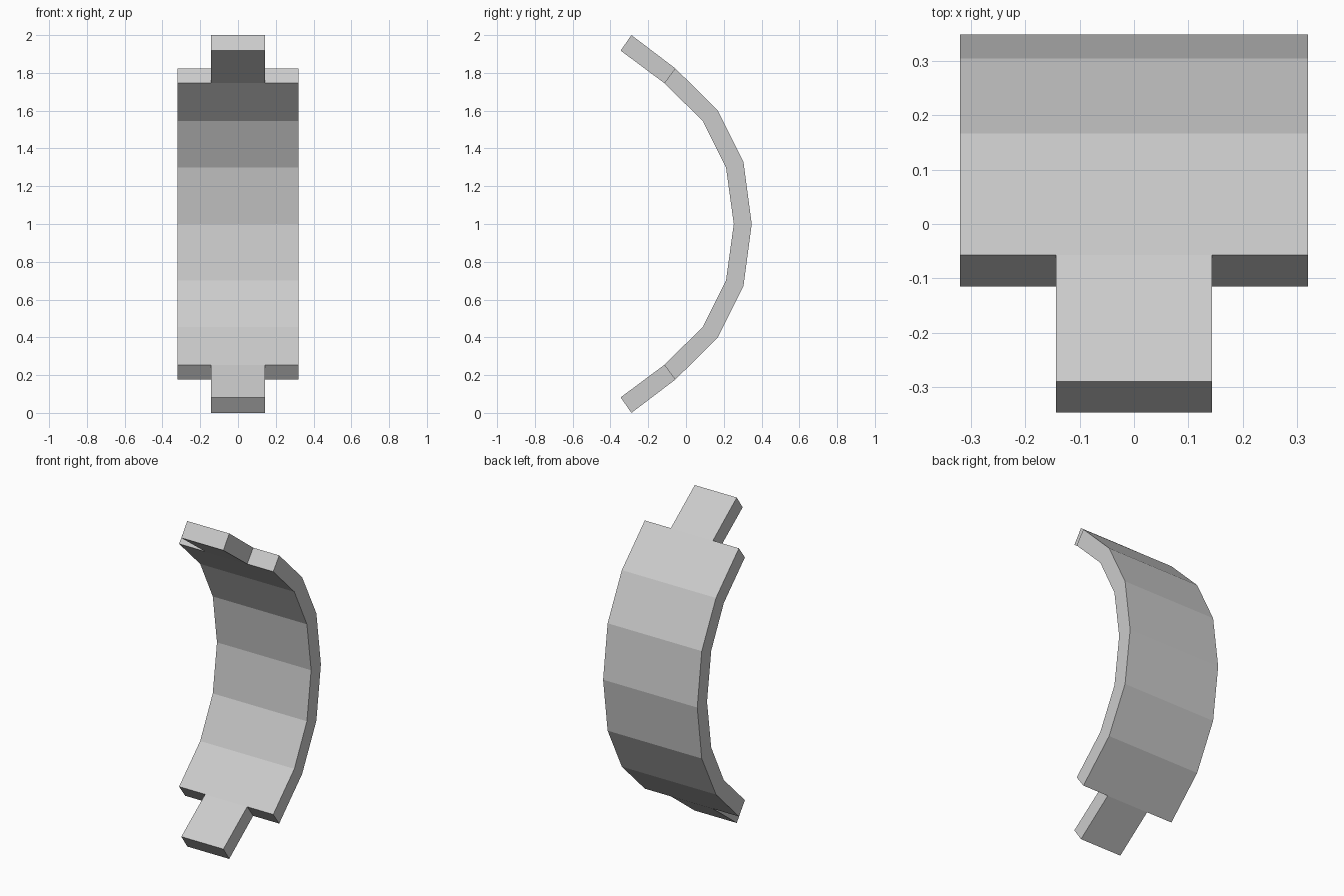
import bpy, bmesh

if "Cube" in bpy.data.objects:
    bpy.data.objects.remove(bpy.data.objects["Cube"])

# Lower half of the curved profile: (outer y, z), (inner y, z)
half = [((-0.289, 0.0), (-0.346, 0.082)),
        ((-0.057, 0.176), (-0.115, 0.254)),
        ((0.166, 0.396), (0.090, 0.456)),
        ((0.304, 0.670), (0.212, 0.702)),
        ((0.348, 1.0), (0.253, 1.0))]
profile = half + [tuple((y, 2 - z) for y, z in pair) for pair in half[-2::-1]]
xs = [-0.32, -0.143, 0.143, 0.32]
rows, cols = len(profile) - 1, len(xs) - 1


def solid(i, j):
    """Full width in the body, only the middle column at the end tabs."""
    return 0 <= i < rows and 0 <= j < cols and (0 < i < rows - 1 or j == 1)


bm = bmesh.new()
verts = {}


def vert(i, j, k):
    if (i, j, k) not in verts:
        verts[i, j, k] = bm.verts.new((xs[j], *profile[i][k]))
    return verts[i, j, k]


# Curved plate with end tabs: outer and inner skins plus exposed rims
for i in range(rows):
    for j in range(cols):
        if not solid(i, j):
            continue
        corners = [(i, j), (i, j + 1), (i + 1, j + 1), (i + 1, j)]
        for k in (0, 1):
            bm.faces.new([vert(a, b, k) for a, b in corners])
        neighbours = [(i - 1, j), (i, j + 1), (i + 1, j), (i, j - 1)]
        for n, near in enumerate(neighbours):
            if not solid(*near):
                p, q = corners[n], corners[(n + 1) % 4]
                bm.faces.new([vert(*p, 0), vert(*q, 0), vert(*q, 1), vert(*p, 1)])

bmesh.ops.recalc_face_normals(bm, faces=bm.faces)
mesh = bpy.data.meshes.new("curved_plate")
bm.to_mesh(mesh)
bm.free()
bpy.context.collection.objects.link(bpy.data.objects.new("curved_plate", mesh))
